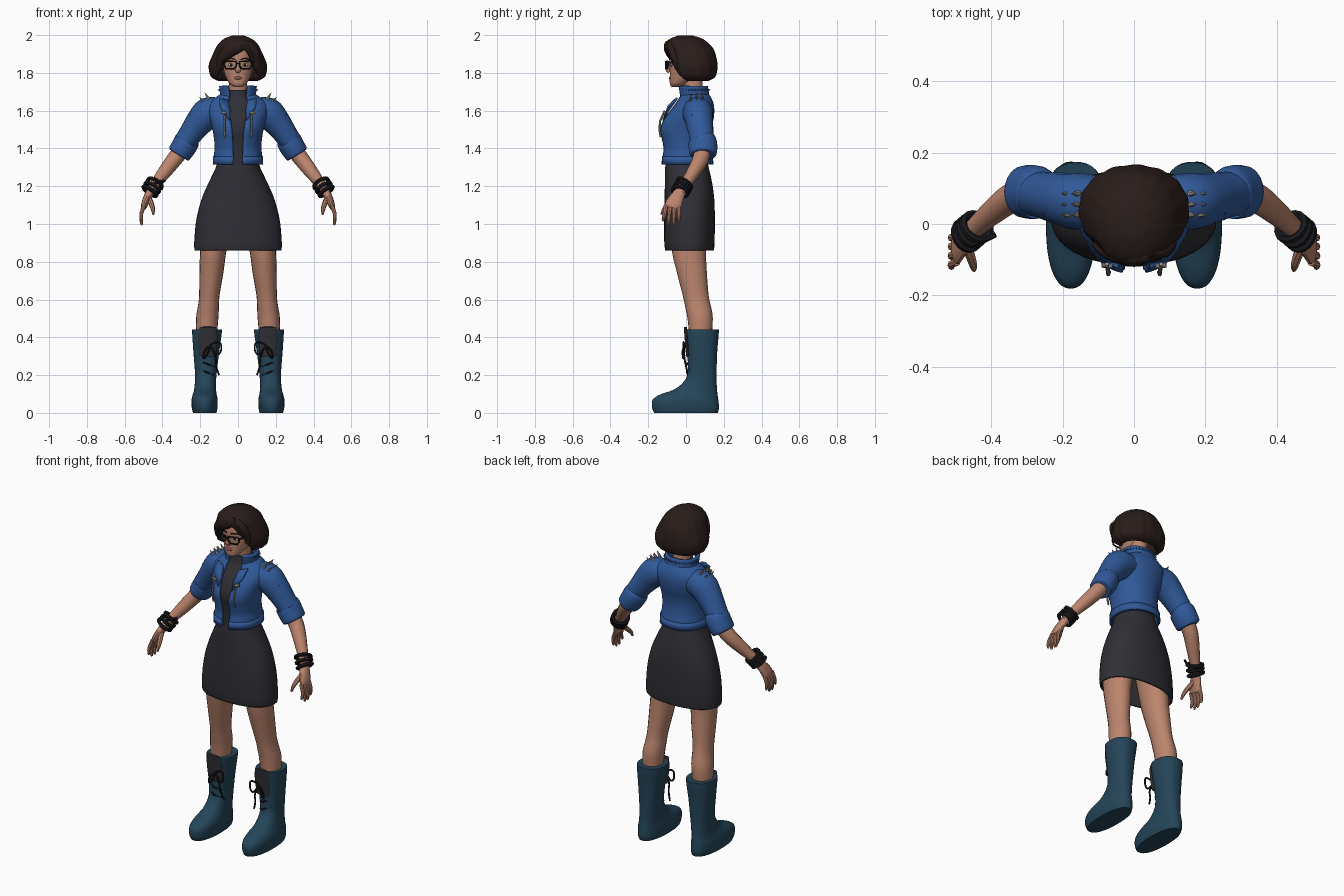
import bpy, bmesh, math
from mathutils import Vector, Matrix


def mat(name, r, g, b):
    m = bpy.data.materials.new(name)
    m.diffuse_color = (r, g, b, 1)
    return m


SKIN = mat("skin", 0.50, 0.235, 0.155)
HAIR = mat("dark_brown_hair", 0.022, 0.012, 0.010)
BLUE = mat("blue_denim", 0.030, 0.100, 0.320)
CHAR = mat("charcoal_cloth", 0.028, 0.028, 0.036)
TEAL = mat("teal_leather", 0.018, 0.060, 0.100)
BLACK = mat("black_leather", 0.010, 0.010, 0.013)
METAL = mat("grey_metal", 0.30, 0.28, 0.25)
LIP = mat("lip", 0.32, 0.10, 0.085)
WHITE = mat("eye_white", 0.60, 0.58, 0.55)


def add(name, mesh, mats, mirror=False, thick=0):
    ob = bpy.data.objects.new(name, mesh)
    bpy.context.collection.objects.link(ob)
    mesh.materials.clear()
    for m in mats:
        mesh.materials.append(m)
    if thick:
        s = ob.modifiers.new("thickness", 'SOLIDIFY')
        s.thickness, s.offset = thick, -1
    if mirror:
        m = ob.modifiers.new("mirror", 'MIRROR')
        m.use_mirror_merge = False
    return ob


def finish(bm, name, mats, mirror=False, thick=0):
    me = bpy.data.meshes.new(name)
    bm.to_mesh(me)
    bm.free()
    return add(name, me, mats, mirror, thick)


def spline(rows, sub):
    """Catmull-Rom rows of numbers."""
    out, n = [], len(rows)
    for i in range(n - 1):
        p = [rows[max(i - 1, 0)], rows[i], rows[i + 1], rows[min(i + 2, n - 1)]]
        for k in range(sub):
            t = k / sub
            out.append([0.5 * (2 * b + (c - a) * t + (2 * a - 5 * b + 4 * c - d) * t * t
                               + (3 * b - a - 3 * c + d) * t ** 3) for a, b, c, d in zip(*p)])
    return out + [list(rows[-1])]


def skin_rings(bm, rings, cap_low, cap_top):
    rings = [[bm.verts.new(v) for v in r] for r in rings]
    n = len(rings[0]) - 1
    for a, b in zip(rings, rings[1:]):
        for j in range(n):
            bm.faces.new((a[j], a[j + 1], b[j + 1], b[j]))
    if cap_low:
        bm.faces.new(rings[0][:n][::-1])
    if cap_top:
        bm.faces.new(rings[-1][:n])
    bmesh.ops.remove_doubles(bm, verts=bm.verts, dist=0.0002)


def loft(name, rows, mats, n=32, p=2.2, sub=3, caps=(True, True), mirror=False,
         thick=0, wave=0, rule=None):
    """Rows, low to high: z, centre x, half width, front y, back y, front opening angle."""
    rings = []
    for z, cx, rx, yf, yb, gap in spline([list(r) + [0] * (6 - len(r)) for r in rows], sub):
        gap, ring = max(gap, 0), []
        for j in range(n + 1):
            a = gap + (2 * math.pi - 2 * gap) * j / n
            s, c = math.sin(a), math.cos(a)
            w = 1 + wave * math.cos(15 * a + z * 9)
            ring.append((cx + w * rx * math.copysign(abs(s) ** (2 / p), s),
                         (yf + yb) / 2 - w * (yb - yf) / 2 * math.copysign(abs(c) ** (2 / p), c), z))
        rings.append(ring)
    bm = bmesh.new()
    skin_rings(bm, rings, *caps)
    if rule:
        bm.normal_update()
        for f in bm.faces:
            f.material_index = rule(f.calc_center_median(), f.normal)
    return finish(bm, name, mats, mirror, thick)


def tube(name, rows, m, n=14, sub=3, mirror=True):
    """Rows along a limb: x, y, z, radius across the front, radius in depth."""
    rows, rings = spline(rows, sub), []
    for i, r in enumerate(rows):
        t = (Vector(rows[min(i + 1, len(rows) - 1)][:3]) - Vector(rows[max(i - 1, 0)][:3])).normalized()
        u = t.cross(Vector((0, 1, 0))).normalized()
        v = t.cross(u)
        rings.append([Vector(r[:3]) + u * r[3] * math.cos(2 * math.pi * j / n)
                      + v * r[4] * math.sin(2 * math.pi * j / n) for j in range(n + 1)])
    bm = bmesh.new()
    skin_rings(bm, rings, True, True)
    bmesh.ops.recalc_face_normals(bm, faces=bm.faces)
    return finish(bm, name, [m], mirror)


def wire(name, pts, r, m, closed=False, mirror=True, kind='POLY'):
    cu = bpy.data.curves.new(name, 'CURVE')
    cu.dimensions, cu.bevel_depth, cu.bevel_resolution, cu.use_fill_caps = '3D', r, 1, True
    sp = cu.splines.new(kind)
    sp.points.add(len(pts) - 1)
    for q, co in zip(sp.points, pts):
        q.co = (*co, 1)
    sp.use_cyclic_u = closed
    if kind == 'NURBS':
        sp.use_endpoint_u, sp.order_u = True, 3
    tmp = bpy.data.objects.new(name + "_path", cu)
    bpy.context.collection.objects.link(tmp)
    me = bpy.data.meshes.new_from_object(tmp.evaluated_get(bpy.context.evaluated_depsgraph_get()))
    bpy.data.objects.remove(tmp)
    return add(name, me, [m], mirror)


def ball(name, loc, scale, m, mirror=False):
    bm = bmesh.new()
    bmesh.ops.create_uvsphere(bm, u_segments=14, v_segments=8, radius=1,
                              matrix=Matrix.Translation(loc) @ Matrix.Diagonal((*scale, 1)))
    return finish(bm, name, [m], mirror)


def spikes(name, items, r, h, m, mirror=True):
    bm = bmesh.new()
    for loc, d in items:
        rot = Vector((0, 0, 1)).rotation_difference(Vector(d)).to_matrix().to_4x4()
        bmesh.ops.create_cone(bm, cap_ends=True, segments=6, radius1=r, radius2=0.001, depth=h,
                              matrix=Matrix.Translation(loc) @ rot)
    return finish(bm, name, [m], mirror)


# Head, face and neck
loft("neck", [(1.64, 0, .052, -.005, .1), (1.72, 0, .047, -.012, .088), (1.80, 0, .047, -.02, .085)], [SKIN])
loft("head", [(1.725, 0, .018, -.075, -.03), (1.74, 0, .042, -.085, .0), (1.775, 0, .064, -.086, .06),
              (1.82, 0, .077, -.086, .09), (1.88, 0, .081, -.088, .11), (1.93, 0, .074, -.078, .105),
              (1.965, 0, .045, -.04, .07)], [SKIN], p=2.1)
tube("nose", [(0, -.084, 1.858, .007, .006), (0, -.092, 1.835, .009, .01), (0, -.096, 1.815, .015, .012),
              (0, -.086, 1.805, .012, .006)], SKIN, mirror=False)
ball("lips", (0, -.083, 1.773), (.022, .008, .008), LIP)
ball("eye", (.036, -.077, 1.842), (.018, .007, .008), WHITE, True)
ball("iris", (.036, -.082, 1.842), (.008, .004, .007), BLACK, True)
wire("eyebrow", [(.014, -.088, 1.871), (.04, -.083, 1.878), (.064, -.066, 1.870)], .004, HAIR)

# Glasses
wire("glasses_rim", [(.010, -.106, 1.86), (.070, -.096, 1.863), (.075, -.095, 1.845), (.064, -.098, 1.823),
                     (.022, -.105, 1.822), (.010, -.106, 1.835)], .005, BLACK, closed=True)
wire("glasses_arm", [(.074, -.095, 1.857), (.088, -.05, 1.857), (.088, .03, 1.85)], .005, BLACK)
wire("glasses_bridge", [(-.012, -.106, 1.85), (.012, -.106, 1.85)], .004, BLACK, mirror=False)

# Bobbed hair with a side-swept fringe
loft("hair", [(1.758, 0, .105, -.03, .12, 1.0), (1.775, 0, .138, -.06, .15, .92), (1.80, 0, .15, -.08, .162, .8),
              (1.84, 0, .154, -.09, .166, .64), (1.88, 0, .14, -.10, .16, .5), (1.92, 0, .122, -.11, .148, .3),
              (1.95, 0, .106, -.114, .126, 0), (1.98, 0, .074, -.085, .088, 0), (1.998, 0, .03, -.04, .035, 0)],
     [HAIR], n=64, p=2.1, caps=(False, True), thick=.035, wave=.012)
tube("fringe_long", [(.045, -.085, 1.955, .02, .02), (0, -.098, 1.938, .032, .02), (-.05, -.088, 1.912, .034, .02),
                     (-.088, -.062, 1.87, .028, .02), (-.10, -.045, 1.82, .016, .016)], HAIR, mirror=False)
tube("fringe_short", [(.045, -.08, 1.955, .018, .018), (.08, -.075, 1.92, .026, .02),
                      (.096, -.055, 1.87, .024, .02), (.10, -.045, 1.82, .014, .014)], HAIR, mirror=False)

# High-neck shirt
loft("shirt", [(1.28, 0, .108, -.108, .11), (1.42, 0, .11, -.108, .11), (1.50, 0, .118, -.12, .115),
               (1.58, 0, .13, -.092, .13), (1.64, 0, .10, -.048, .12), (1.67, 0, .065, -.03, .108),
               (1.71, 0, .056, -.022, .098)], [CHAR])

# Cropped open jacket
loft("jacket", [(1.315, 0, .130, -.126, .142, .17), (1.36, 0, .129, -.125, .138, .17), (1.40, 0, .124, -.121, .13, .2),
                (1.45, 0, .127, -.13, .126, .2), (1.50, 0, .135, -.14, .132, .22), (1.55, 0, .148, -.123, .145, .24),
                (1.60, 0, .162, -.088, .15, .27), (1.64, 0, .155, -.058, .145, .3),
                (1.675, 0, .112, -.038, .13, .4), (1.69, 0, .09, -.03, .118, .5)],
     [BLUE], n=40, caps=(False, False), thick=.012)
loft("jacket_hem", [(1.315, 0, .134, -.131, .146, .17), (1.358, 0, .133, -.129, .142, .17)],
     [BLUE], n=40, sub=1, caps=(False, False), thick=.008)
loft("collar", [(1.65, 0, .094, -.038, .128, .5), (1.69, 0, .096, -.042, .122, .5), (1.73, 0, .1, -.05, .116, .55)],
     [BLUE], caps=(False, False), thick=.014)
tube("sleeve", [(.10, .06, 1.60, .07, .075), (.155, .063, 1.588, .084, .08), (.20, .07, 1.545, .075, .074),
                (.25, .08, 1.478, .063, .066), (.29, .088, 1.42, .058, .064)], BLUE, n=20)
tube("cuff", [(.266, .086, 1.448, .060, .066), (.27, .088, 1.44, .067, .074), (.288, .09, 1.407, .066, .076),
              (.312, .09, 1.372, .062, .072), (.316, .09, 1.366, .052, .06)], BLUE, n=20)
bm = bmesh.new()
bm.faces.new([bm.verts.new(v) for v in ((.045, -.125, 1.55), (.095, -.098, 1.625), (.098, -.05, 1.67),
                                        (.05, -.07, 1.655), (.04, -.10, 1.60))])
finish(bm, "lapel", [BLUE], True, .01)

# Zips, collar studs and shoulder spikes
wire("pocket_zip", [(.076, -.112, 1.60), (.072, -.137, 1.545), (.072, -.141, 1.50), (.07, -.134, 1.46)], .006, METAL)
wire("zip_pull", [(.062, -.119, 1.585), (.09, -.115, 1.59)], .007, METAL)
studs = []
for k in range(11):
    a = math.pi * (.42 + .058 * k)
    d = Vector((math.sin(a), -math.cos(a), 0))
    for z in (1.675, 1.71):
        studs.append((Vector((d.x * .099, .038 + d.y * .083, z)), d))
spikes("collar_studs", studs, .008, .018, BLUE)
spikes("shoulder_spikes", [((.165 + .025 * i, .025 + .03 * j, 1.678 - .022 * i), (.5 + .2 * i, 0, .8))
                           for i in range(2) for j in range(3)], .011, .042, METAL)
spikes("shoulder_studs", [((.205 + .022 * i, .03 + .03 * j, 1.628 - .027 * i), (.8, .0, .6))
                          for i in range(3) for j in range(3)], .008, .02, BLUE)

# Forearms and hands
tube("forearm", [(.285, .09, 1.41, .044, .046), (.335, .078, 1.345, .042, .043), (.385, .042, 1.28, .037, .037),
                 (.44, -.005, 1.207, .027, .029), (.468, -.03, 1.165, .022, .028)], SKIN)
tube("palm", [(.455, -.02, 1.185, .022, .026), (.478, -.045, 1.145, .021, .036), (.494, -.066, 1.105, .018, .044),
              (.500, -.072, 1.085, .013, .042)], SKIN)
for i, tip in enumerate((1.015, .995, .995, 1.012)):
    y = -.106 + .023 * i
    tube("finger_%d" % (i + 1), [(.496, y, 1.10, .011, .012), (.512, y - .007 + .002 * i, 1.055, .010, .011),
                                 (.511, y - .015 + .005 * i, tip + .01, .008, .008),
                                 (.509, y - .016 + .005 * i, tip, .004, .004)], SKIN, n=8, sub=2)
tube("thumb", [(.474, -.05, 1.14, .015, .015), (.458, -.09, 1.105, .014, .014), (.45, -.118, 1.075, .011, .011),
               (.448, -.130, 1.05, .005, .005)], SKIN, n=8, sub=2)

# Wrist straps
for i in range(3):
    c = Vector((.441 + .013 * i, -.008 - .011 * i, 1.213 - .02 * i))
    ax = Vector((.5 + .2 * (i - 1), -.35, -.75 - .25 * (i - 1))).normalized()
    u = ax.cross(Vector((0, 1, 0))).normalized()
    v = ax.cross(u)
    wire("wrist_strap_%d" % (i + 1), [c + .042 * (u * math.cos(k * math.pi / 8) + v * math.sin(k * math.pi / 8))
                                      for k in range(16)], .011, BLACK, closed=True)
wire("strap_end", [(-.46, -.06, 1.21), (-.42, -.045, 1.222), (-.388, -.03, 1.23)], .008, BLACK, mirror=False)

# Skirt
loft("skirt", [(.86, 0, .230, -.110, .148), (.90, 0, .232, -.115, .151), (1.0, 0, .224, -.116, .153),
               (1.08, 0, .208, -.115, .152), (1.15, 0, .186, -.113, .148), (1.22, 0, .155, -.112, .138),
               (1.30, 0, .117, -.11, .12), (1.34, 0, .11, -.1, .11)],
     [CHAR], n=40, caps=(False, True), thick=.012)

# Legs
loft("leg", [(.38, .168, .053, .02, .135), (.50, .163, .059, .008, .142), (.56, .157, .056, -.004, .133),
             (.62, .152, .054, -.017, .12), (.75, .140, .064, -.05, .11), (.86, .131, .07, -.075, .106),
             (1.02, .11, .085, -.085, .115)], [SKIN], n=20, p=2, mirror=True)


# Boots: dark sole, toe cap, heel and tongue on teal leather
def boot_colour(c, nrm):
    if c.z < .025:
        return 2
    toe = c.y < -.075 + (c.z - .03) * .4
    heel = c.y > .10 and c.z < .085
    tongue = c.z > .10 and nrm.y < -.45
    side_panel = c.x > .19 and .065 < c.y < .115 and c.z > .20
    return 1 if toe or heel or tongue or side_panel or c.z < .04 else 0


loft("boot", [(0, .176, .062, -.168, .168), (.028, .177, .068, -.18, .175), (.07, .177, .069, -.176, .171),
              (.098, .176, .063, -.135, .167), (.125, .174, .058, -.06, .164), (.17, .172, .056, -.008, .162),
              (.22, .17, .058, .01, .162), (.32, .168, .068, .006, .165), (.43, .164, .079, -.006, .174),
              (.442, .164, .076, -.003, .17)],
     [TEAL, CHAR, BLACK], n=40, p=2.3, mirror=True, rule=boot_colour)
tube("boot_tongue", [(.16, .012, .30, .045, .012), (.16, .004, .40, .052, .012), (.16, -.004, .455, .042, .008)], CHAR)

# Laces and bows
for k in range(5):
    z = .20 + .045 * k
    wire("lace_%d" % (k + 1), [(.128, .030, z), (.165, .004 - .001 * k, z + .015), (.205, .026, z + .03)], .005, BLACK)
wire("bow_loop", [(.145, -.008, .36), (.095, -.015, .39), (.085, -.012, .33), (.11, -.015, .30), (.145, -.008, .36),
                  (.18, -.02, .33), (.185, -.015, .28), (.16, -.012, .31), (.145, -.008, .36)], .005, BLACK, kind='NURBS')
wire("bow_end", [(.145, -.008, .36), (.115, -.012, .30), (.12, .0, .25), (.10, .01, .20)], .005, BLACK, kind='NURBS')

# Smooth shading with sharp edges kept
bpy.ops.object.select_all(action='SELECT')
bpy.context.view_layer.objects.active = bpy.context.selected_objects[0]
bpy.ops.object.shade_smooth_by_angle(angle=math.radians(40))
